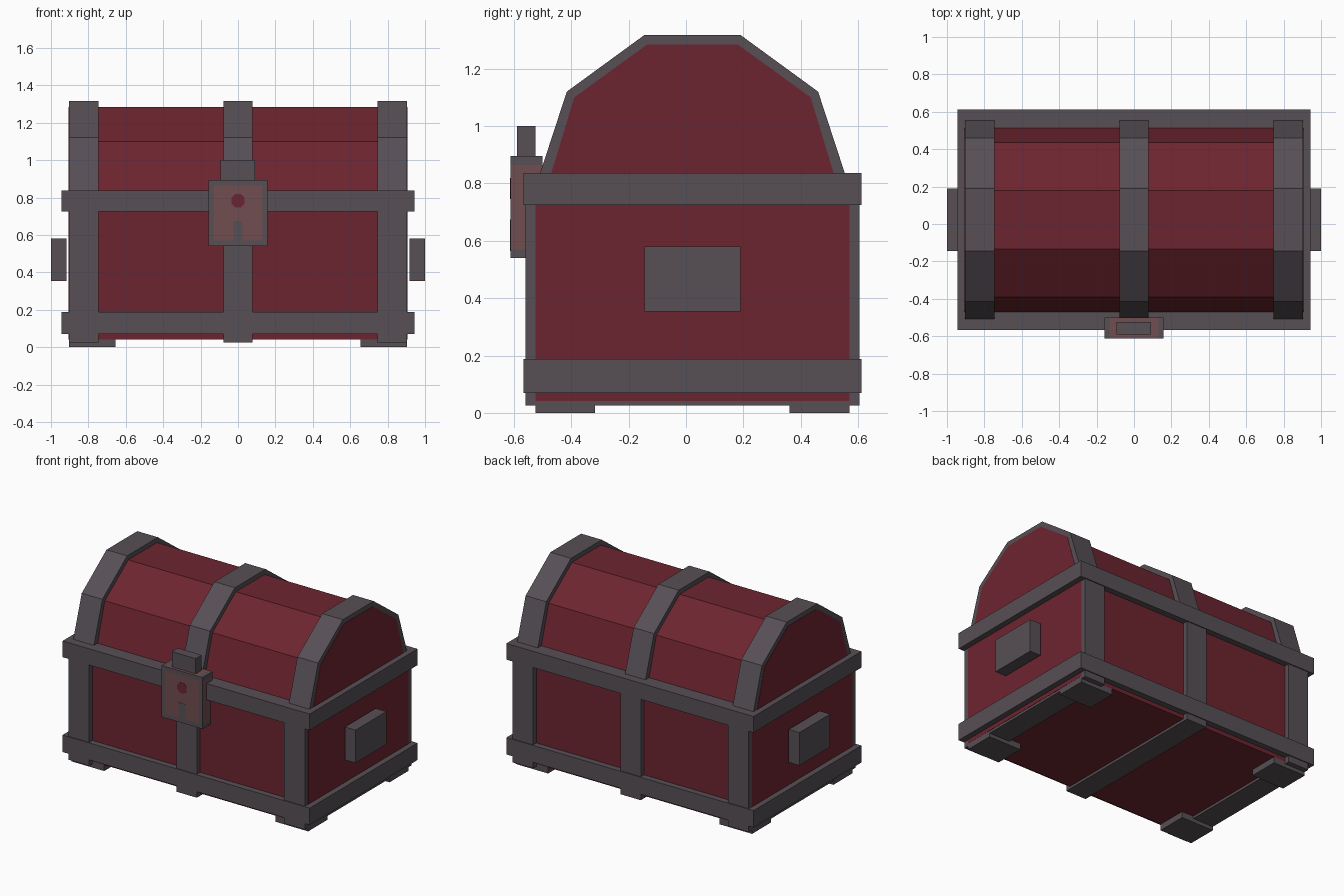
import bpy
import bmesh
from mathutils import Matrix, Vector

if "Cube" in bpy.data.objects:
    bpy.data.objects.remove(bpy.data.objects["Cube"], do_unlink=True)


def material(name, rgb):
    mat = bpy.data.materials.new(name)
    mat.use_nodes = True
    mat.diffuse_color = (*rgb, 1)
    mat.node_tree.nodes["Principled BSDF"].inputs["Base Color"].default_value = (*rgb, 1)
    return mat


RED = material("dark red panel", (0.152, 0.018, 0.029))
GREY = material("grey metal", (0.095, 0.079, 0.093))
COPPER = material("dull copper", (0.165, 0.074, 0.078))
CY = 0.0225  # depth centre of the chest


def finish(name, bm, *mats):
    bmesh.ops.recalc_face_normals(bm, faces=bm.faces)
    mesh = bpy.data.meshes.new(name)
    bm.to_mesh(mesh)
    bm.free()
    for mat in mats:
        mesh.materials.append(mat)
    obj = bpy.data.objects.new(name, mesh)
    bpy.context.collection.objects.link(obj)
    return obj


def box_mesh(x, y, z):
    size = Vector((x[1] - x[0], y[1] - y[0], z[1] - z[0]))
    mid = Vector((sum(x), sum(y), sum(z))) / 2
    bm = bmesh.new()
    bmesh.ops.create_cube(bm, size=1, matrix=Matrix.Translation(mid) @ Matrix.Diagonal((*size, 1)))
    return bm


def box(name, x, y, z, mat):
    return finish(name, box_mesh(x, y, z), mat)


def prism(name, profile, x, mat):
    """Extrude a (y, z) outline along x."""
    bm = bmesh.new()
    face = bm.faces.new([bm.verts.new((x[0], py, pz)) for py, pz in profile])
    ext = bmesh.ops.extrude_face_region(bm, geom=[face])
    verts = [v for v in ext["geom"] if isinstance(v, bmesh.types.BMVert)]
    bmesh.ops.translate(bm, verts=verts, vec=(x[1] - x[0], 0, 0))
    if not any(f.normal.x < 0 for f in bm.faces if len(f.verts) > 4):
        bm.normal_update()
    return finish(name, bm, mat)


def symmetric(half):
    """Mirror half an outline, given from front base to top, about the depth centre."""
    front = [(CY - d, z) for d, z in half]
    return front + [(CY + d, z) for d, z in reversed(half)]


# Chest body and faceted lid
lid_outline = symmetric([(0.494, 0.83), (0.412, 1.10), (0.157, 1.285)])
arch_outline = symmetric([(0.533, 0.83), (0.438, 1.12), (0.168, 1.317)])
body_y = (CY - 0.5475, CY + 0.5475)
box("chest_body", (-0.905, 0.905), body_y, (0.042, 0.80), RED)
prism("lid", lid_outline, (-0.905, 0.905), RED)

# Metal straps: an arch over the lid and a U around the body
u_outer = symmetric([(0.5825, 0.80), (0.5825, 0.025)])
u_inner = symmetric([(0.5475, 0.80), (0.5475, 0.042)])
for side, x in (("right", (-0.903, -0.745)), ("middle", (-0.078, 0.078)), ("left", (0.745, 0.903))):
    prism(side + "_lid_strap", arch_outline + lid_outline[::-1], x, GREY)
    prism(side + "_body_strap", u_outer + u_inner[::-1], x, GREY)

# Horizontal bands around the body
for name, z in (("lower_band", (0.07, 0.187)), ("upper_band", (0.725, 0.837))):
    box(name, (-0.944, 0.944), (CY - 0.589, CY + 0.589), z, GREY)

# Side handles and corner feet
for side, s in (("right", -1), ("left", 1)):
    box(side + "_handle", sorted((s * 0.918, s * 1.0)), (CY - 0.168, CY + 0.168), (0.353, 0.58), GREY)
    for end, t in (("front", -1), ("back", 1)):
        y = sorted((CY + t * 0.5475, CY + t * 0.339))
        box(f"{end}_{side}_foot", sorted((s * 0.655, s * 0.904)), y, (0, 0.043), GREY)

# Lock case, cut so that copper panels sit inside a grey rim
FRONT = -0.611
bm = box_mesh((-0.157, 0.157), (FRONT, -0.50), (0.54, 0.895))
cuts = [((0, 0, h), (0, 0, 1)) for h in (0.57, 0.865)] + [((w, 0, 0), (1, 0, 0)) for w in (-0.13, 0.13)]
for co, no in cuts:
    bmesh.ops.bisect_plane(bm, geom=bm.verts[:] + bm.edges[:] + bm.faces[:], plane_co=co, plane_no=no)
bm.normal_update()
for f in bm.faces:
    c = f.calc_center_median()
    in_x = abs(c.x) < 0.13 or abs(f.normal.x) > 0.5
    in_z = 0.57 < c.z < 0.865 or abs(f.normal.z) > 0.5
    f.material_index = int(in_x and in_z)
finish("lock_case", bm, GREY, COPPER)

# Latch above the lock
box("latch", (-0.093, 0.09), (-0.59, -0.525), (0.89, 1.0), GREY)

# Keyhole plates
bm = bmesh.new()
bmesh.ops.create_cone(bm, cap_ends=True, segments=8, radius1=0.039, radius2=0.039, depth=0.004,
                      matrix=Matrix.Translation((0, FRONT, 0.782)) @ Matrix.Rotation(1.5708, 4, "X")
                      @ Matrix.Rotation(0.3927, 4, "Z"))
finish("keyhole", bm, RED)
box("keyhole_slot", (-0.023, 0.023), (FRONT - 0.002, FRONT + 0.002), (0.565, 0.675), GREY)
